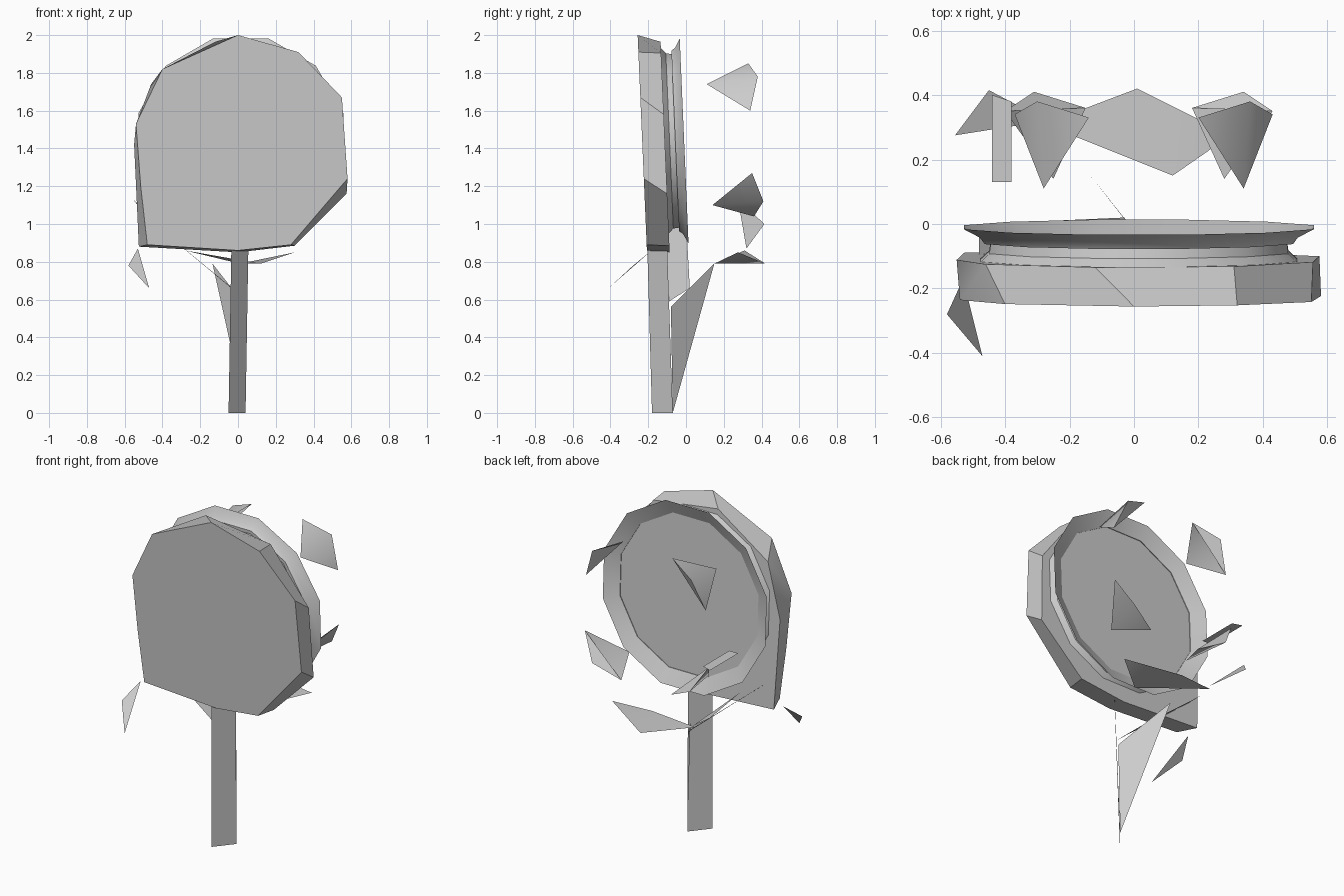
import bpy
import bmesh
from math import cos, sin, tau, radians

default_cube = bpy.data.objects.get("Cube")
if default_cube:
    bpy.data.objects.remove(default_cube, do_unlink=True)

# Single plain grey material
grey = bpy.data.materials.new("plain_grey")
grey.use_nodes = True
grey_value = (0.6, 0.6, 0.6, 1)
grey.diffuse_color = grey_value
grey.node_tree.nodes["Principled BSDF"].inputs["Base Color"].default_value = grey_value


def finish_object(name, builder, smooth_angle):
    """Turn a bmesh into a named object, smooth below the given angle."""
    mesh = bpy.data.meshes.new(name)
    bmesh.ops.recalc_face_normals(builder, faces=builder.faces[:])
    for face in builder.faces:
        face.smooth = True
    for edge in builder.edges:
        edge.smooth = edge.calc_face_angle(0) < radians(smooth_angle)
    builder.to_mesh(mesh)
    builder.free()
    mesh.materials.append(grey)
    created = bpy.data.objects.new(name, mesh)
    bpy.context.collection.objects.link(created)


def panel(name, points, faces):
    """Build an open sheet from a few corner points."""
    builder = bmesh.new()
    corners = [builder.verts.new(point) for point in points]
    for face in faces:
        builder.faces.new([corners[index] for index in face])
    finish_object(name, builder, 120)


def loft(name, rings):
    """Bridge equal-length rings and cap both ends."""
    builder = bmesh.new()
    loops = [[builder.verts.new(point) for point in ring] for ring in rings]
    count = len(loops[0])
    for near, far in zip(loops, loops[1:]):
        for index in range(count):
            following = (index + 1) % count
            builder.faces.new((near[index], near[following], far[following], far[index]))
    builder.faces.new(loops[0])
    builder.faces.new(loops[-1])
    finish_object(name, builder, 32)


# The whole head leans: depth falls with height
lean = -0.043


def outline_ring(outline, depth):
    return [(x, depth + lean * z, z) for x, z in outline]


def round_ring(radius, depth, sides=12):
    ring = []
    for step in range(sides):
        angle = tau * (step + 0.5) / sides
        height = 1.44 + radius * sin(angle)
        ring.append((0.015 + radius * cos(angle), depth + lean * height, height))
    return ring


# Uneven front drum, as x and z, twisted slightly between its two ends
front_outline = [(0, 2), (0.32, 1.91), (0.55, 1.67), (0.58, 1.24), (0.28, 0.89), (0, 0.86),
                 (-0.48, 0.89), (-0.515, 1.2), (-0.54, 1.53), (-0.4, 1.82)]
back_outline = [(-0.12, 1.965), (0.31, 1.905), (0.555, 1.58), (0.575, 1.16), (0.3, 0.885),
                (0, 0.85), (-0.525, 0.88), (-0.535, 1.1), (-0.55, 1.42), (-0.46, 1.74)]
loft("front_drum", [outline_ring(front_outline, -0.17), outline_ring(back_outline, -0.05)])

# Groove, flared back rim and shallow back recess
loft("back_rim", [
    round_ring(0.51, -0.052),
    round_ring(0.48, -0.025),
    round_ring(0.475, 0.01),
    round_ring(0.562, 0.052),
    round_ring(0.51, 0.025),
    round_ring(0.495, 0.005),
])

# Handle: one thin diagonal strip
panel("handle", [(-0.05, -0.18, 0), (0.04, -0.07, 0),
                 (0.055, -0.1, 0.88), (-0.035, -0.205, 0.88)], [(0, 1, 2, 3)])

# Fin behind the handle and the brace below the head
panel("handle_fin", [(0.04, -0.07, 0), (-0.135, 0.15, 0.79), (0.045, -0.08, 0.56)],
      [(0, 1, 2)])
panel("slanted_brace", [(0.05, -0.09, 0.59), (-0.03, 0.02, 0.66),
                        (-0.48, 0, 1.03), (-0.48, -0.12, 1.03)], [(0, 1, 2, 3)])

# Paired tent-shaped flakes floating behind the head
tent_faces = [(0, 1, 3), (1, 2, 3), (2, 0, 3)]
upper_tent = [(0.34, 0.11, 1.74), (0.2, 0.33, 1.85), (0.43, 0.34, 1.6), (0.36, 0.38, 1.78)]
lower_tent = [(0.28, 0.14, 1.1), (0.18, 0.36, 1.04), (0.43, 0.35, 1.27), (0.34, 0.41, 1.12)]
for level, tent, shift in (("upper", upper_tent, 0.06), ("lower", lower_tent, 0.03)):
    panel(level + "_left_flake", tent, tent_faces)
    panel(level + "_right_flake", [(shift - x, y, z) for x, y, z in tent], tent_faces)

# Folded wide flake low behind the handle
panel("wide_flake", [(0.3, 0.275, 0.85), (0.12, 0.15, 0.79),
                     (-0.28, 0.31, 0.86), (0.01, 0.42, 0.79)], [(0, 1, 3), (1, 2, 3)])

# Small loose flakes on the right side
panel("back_side_flake", [(-0.555, 0.275, 1.13), (-0.45, 0.415, 1), (-0.27, 0.32, 0.87)],
      [(0, 1, 2)])
panel("front_side_flake", [(-0.53, -0.17, 0.87), (-0.58, -0.28, 0.78), (-0.47, -0.41, 0.66)],
      [(0, 1, 2)])
panel("flat_strip", [(-0.44, 0.13, 1.28), (-0.38, 0.13, 1.28),
                     (-0.38, 0.38, 1.28), (-0.44, 0.4, 1.28)], [(0, 1, 2, 3)])
